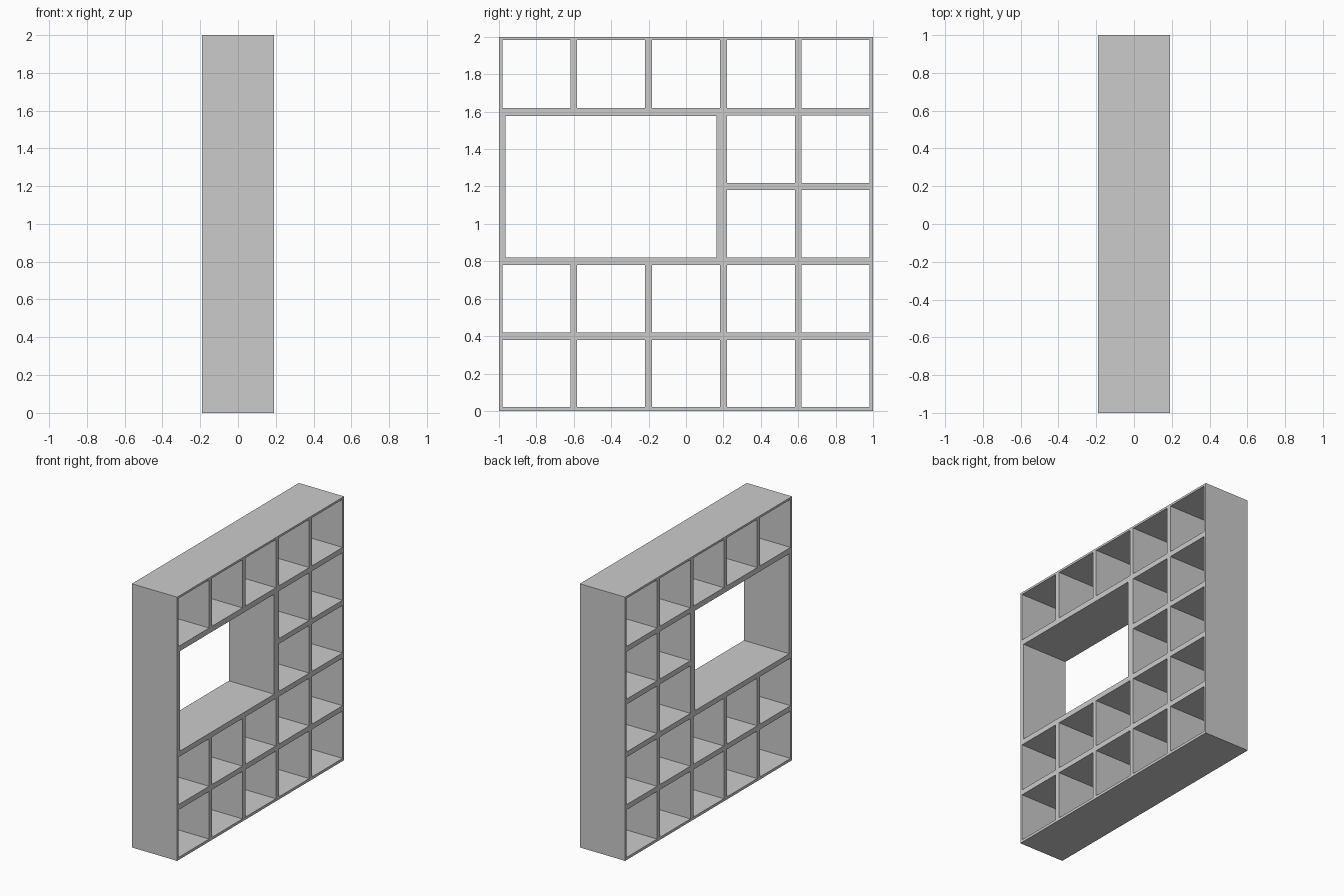
import bpy, bmesh
from mathutils import Matrix, Vector

if "Cube" in bpy.data.objects:
    bpy.data.objects.remove(bpy.data.objects["Cube"])

DEPTH, PITCH = 0.38, 0.4
WALL_Y, WALL_Z = 0.018, 0.02


def add_box(bm, lo, hi):
    lo, hi = Vector(lo), Vector(hi)
    m = Matrix.Translation((lo + hi) / 2) @ Matrix.Diagonal((*(hi - lo), 1))
    bmesh.ops.create_cube(bm, size=1, matrix=m)


def finish(bm, name):
    mesh = bpy.data.meshes.new(name)
    bm.to_mesh(mesh)
    bm.free()
    obj = bpy.data.objects.new(name, mesh)
    bpy.context.collection.objects.link(obj)
    return obj


# Solid block of the shelf unit
bm = bmesh.new()
add_box(bm, (-DEPTH / 2, -1, 0), (DEPTH / 2, 1, 2))
shelf = finish(bm, "shelf_unit")

# Through-openings: 5 x 5 cubbies, with a 3 x 2 block left for the large bay
bm = bmesh.new()
for col in range(5):
    for row in range(5):
        if col < 3 and row in (2, 3):
            continue
        y, z = -1 + col * PITCH, row * PITCH
        top = 0.016 if row == 4 else WALL_Z
        add_box(bm, (-0.5, y + WALL_Y, z + WALL_Z),
                (0.5, y + PITCH - WALL_Y, z + PITCH - top))
# Large media bay
add_box(bm, (-0.5, -0.965, 0.82), (0.5, 0.162, 1.578))
cutter = finish(bm, "opening_cutter")
cutter.hide_render = True

mod = shelf.modifiers.new("openings", "BOOLEAN")
mod.operation = "DIFFERENCE"
mod.solver = "EXACT"
mod.object = cutter
bpy.context.view_layer.objects.active = shelf
shelf.select_set(True)
bpy.ops.object.modifier_apply(modifier=mod.name)
bpy.data.objects.remove(cutter)
